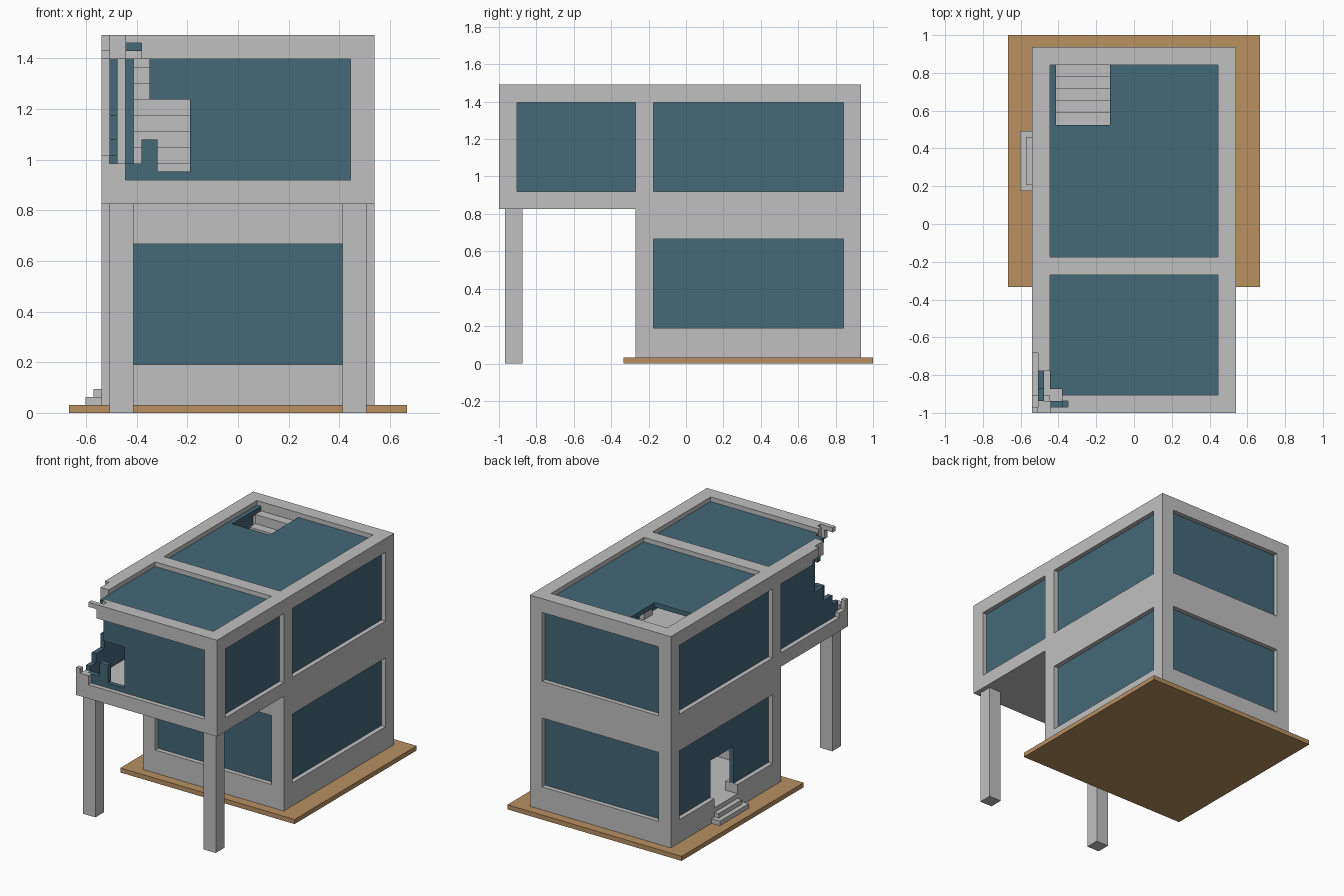
import bpy
import bmesh
import math
from itertools import product

cube = bpy.data.objects.get("Cube")
if cube:
    bpy.data.objects.remove(cube, do_unlink=True)

U = 2 / 63          # one block; all part sizes below are in whole blocks


def material(name, rgb):
    m = bpy.data.materials.new(name)
    m.use_nodes = True
    m.diffuse_color = (*rgb, 1)
    bsdf = next(n for n in m.node_tree.nodes if n.type == 'BSDF_PRINCIPLED')
    bsdf.inputs["Base Color"].default_value = (*rgb, 1)
    bsdf.inputs["Roughness"].default_value = 0.8
    return m


CONCRETE = material("concrete grey", (0.52, 0.53, 0.52))
GLASS = material("window teal", (0.058, 0.138, 0.188))
WOOD = material("deck tan", (0.48, 0.28, 0.12))


def build(name, mat, add, cut=()):
    """Union of the add boxes minus the cut boxes, as one clean skin.
    A box is (x0, x1, y0, y1, z0, z1) in blocks."""
    boxes = list(add) + list(cut)
    axes = [sorted({b[2 * a + s] for b in boxes for s in (0, 1)}) for a in range(3)]

    def inside(p, group):
        return any(all(b[2 * a] < p[a] < b[2 * a + 1] for a in range(3)) for b in group)

    sizes = [len(a) - 1 for a in axes]
    solid = set()
    for c in product(*map(range, sizes)):
        mid = [(axes[a][c[a]] + axes[a][c[a] + 1]) / 2 for a in range(3)]
        if inside(mid, add) and not inside(mid, cut):
            solid.add(c)
    bm = bmesh.new()
    verts = {}

    def vert(k):
        if k not in verts:
            x, y, z = (axes[a][k[a]] for a in range(3))
            verts[k] = bm.verts.new(((x - 21) * U, y * U - 1, z * U))
        return verts[k]

    for c in sorted(solid):
        for a, s in product(range(3), (0, 1)):
            n = list(c)
            n[a] += 2 * s - 1
            if tuple(n) in solid:
                continue
            u, w = (a + 1) % 3, (a + 2) % 3
            ring = []
            for du, dw in ((0, 0), (1, 0), (1, 1), (0, 1)):
                k = list(c)
                k[a] += s
                k[u] += du
                k[w] += dw
                ring.append(vert(tuple(k)))
            bm.faces.new(ring if s else ring[::-1])
    bmesh.ops.dissolve_limit(bm, angle_limit=math.radians(1),
                             verts=bm.verts[:], edges=bm.edges[:])
    me = bpy.data.meshes.new(name)
    bm.to_mesh(me)
    bm.free()
    me.materials.append(mat)
    ob = bpy.data.objects.new(name, me)
    bpy.context.collection.objects.link(ob)
    return ob


# Ground deck and the two front posts
build("ground_deck", WOOD, [(0, 42, 21, 63, 0, 1)])
for name, x in (("post_right", 5), ("post_left", 34)):
    build(name, CONCRETE, [(x, x + 3, 1, 4, 0, 26)])

# Broken front corner: bites out of the concrete
corner_bites = [
    (4, 7, 0, 7, 32, 47), (4, 5, 0, 10, 32, 47), (4, 5, 0, 12, 44, 45),  # side beam end
    (4, 9, 0, 1, 32, 46), (4, 7, 0, 1, 46, 47),                          # front beam, outer
    (4, 10, 1, 2, 32, 47), (4, 9, 2, 3, 32, 47),                         # front beam, inner
    (5, 7, 0, 2, 31, 32), (4, 5, 1, 5, 30, 32), (5, 7, 2, 3, 30, 32),    # corner stump
]

# Concrete shell: full blocks, hollowed, with window openings through it
side, low, high = (-1, 43), (6, 21), (29, 44)
shell_cuts = [
    (7, 35, 26, 58, 4, 26),               # lower room
    (7, 35, 3, 58, 29, 44),               # upper room
    (*side, 26, 58, *low), (*side, 26, 58, *high), (*side, 3, 23, *high),
    (7, 35, 22, 27, *low), (7, 35, 57, 62, *low),
    (7, 35, -1, 62, *high),
    (7, 35, 3, 23, 43, 48), (7, 35, 26, 58, 43, 48),
    (4, 7, 38, 46, 4, 7),                 # doorway sill
]
build("concrete_shell", CONCRETE,
      [(4, 38, 23, 61, 1, 26), (4, 38, 0, 61, 26, 47)],
      shell_cuts + corner_bites)

# Side windows: glass sits in the middle block of the wall
for name, x in (("right", 5), ("left", 36)):
    broken = name == "right"
    build(f"lower_window_{name}", GLASS, [(x, x + 1, 26, 58, *low)],
          [(4, 7, 38, 46, 5, 14)] if broken else [])
    build(f"upper_rear_window_{name}", GLASS, [(x, x + 1, 26, 58, *high)])
    if broken:
        panes = [(x, x + 1, y0, y1, 29, top) for y0, y1, top in
                 ((2, 4, 32), (4, 7, 34), (7, 10, 37), (10, 23, 44))]
    else:
        panes = [(x, x + 1, 3, 23, *high)]
    build(f"upper_front_window_{name}", GLASS, panes)

# Front and back windows
build("lower_front_window", GLASS, [(7, 35, 24, 25, *low)])
build("lower_back_window", GLASS, [(7, 35, 59, 60, *low)])
build("upper_back_window", GLASS, [(7, 35, 59, 60, *high)])
build("upper_front_window", GLASS,
      [(x0, x1, 1, 2, 29, top) for x0, x1, top in
       ((6, 9, 31), (9, 11, 34), (11, 15, 30), (15, 35, 44))]
      + [(10, 15, 1, 2, 39, 44)])

# Roof lights, the rear one with a stair opening
build("roof_light_front", GLASS, [(7, 35, 3, 23, 45, 46)], [(7, 9, 3, 4, 45, 46)])
build("roof_light_rear", GLASS, [(7, 35, 26, 58, 45, 46)], [(8, 17, 48, 58, 45, 46)])

# Stair from the upper room to the roof
build("roof_stair", CONCRETE,
      [(8, 17, 42 + 2 * n, 58, 29 + 2 * n, 31 + 2 * n) for n in range(8)])

# Entrance steps
build("entrance_steps", CONCRETE, [(2, 4, 37, 47, 1, 2), (3, 4, 38, 46, 2, 3)])
